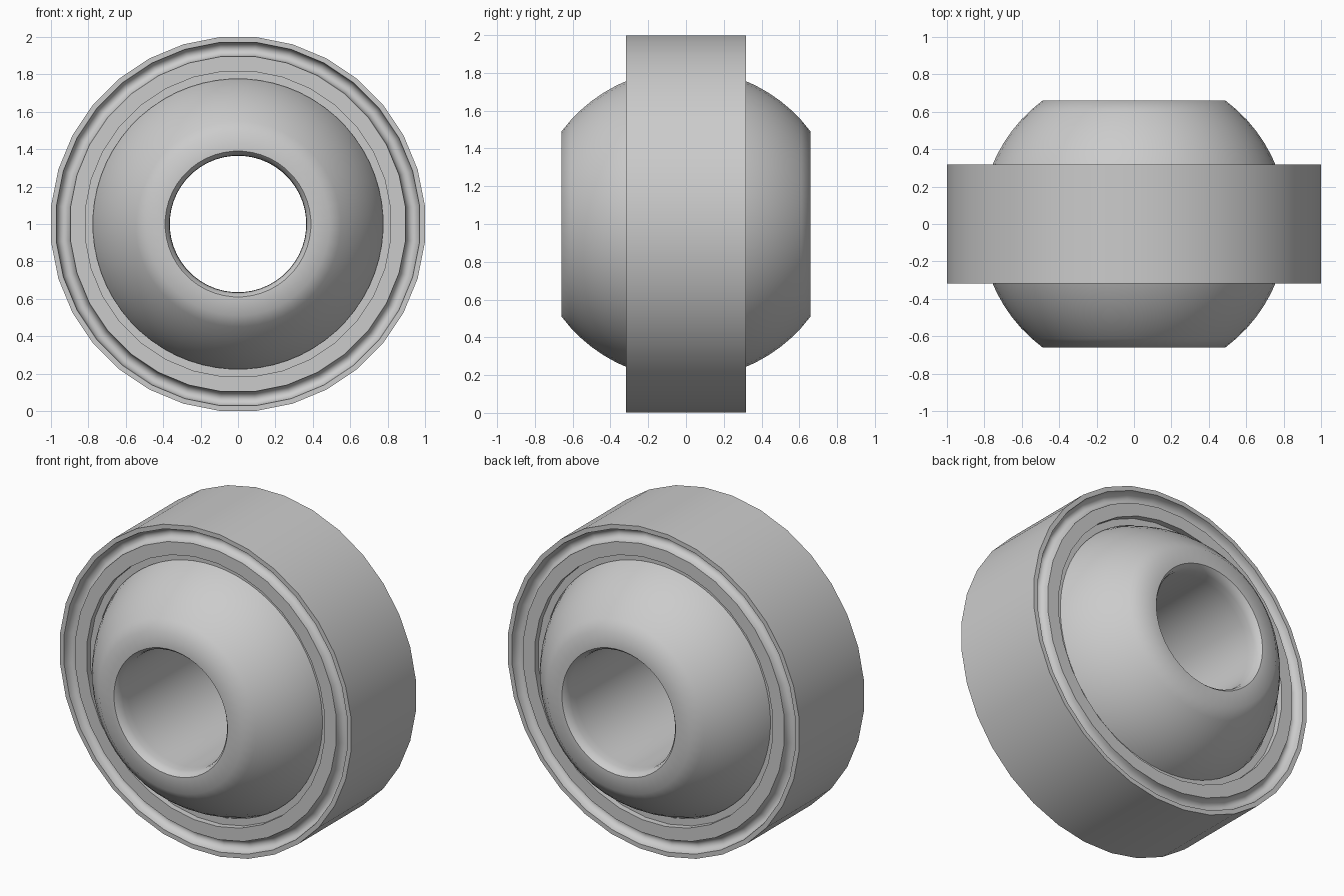
import bpy, bmesh
from math import sin, cos, pi, asin, sqrt, radians

cube = bpy.data.objects.get("Cube")
if cube:
    bpy.data.objects.remove(cube, do_unlink=True)

GREY = (0.6, 0.6, 0.6, 1.0)
steel = bpy.data.materials.new("grey steel")
steel.use_nodes = True
steel.diffuse_color = GREY
steel.node_tree.nodes["Principled BSDF"].inputs["Base Color"].default_value = GREY


def lathe(name, half, segments):
    """Revolve a (radius, y) half profile, mirrored in y, about the y axis."""
    profile = half + [(r, -y) for r, y in reversed(half)]
    bm = bmesh.new()
    rings = []
    for i in range(segments):
        a = 2 * pi * (i + 0.5) / segments
        rings.append([bm.verts.new((r * cos(a), y, r * sin(a))) for r, y in profile])
    n = len(profile)
    for i in range(segments):
        a, b = rings[i], rings[(i + 1) % segments]
        for j in range(n):
            k = (j + 1) % n
            bm.faces.new((a[j], a[k], b[k], b[j]))
    bmesh.ops.recalc_face_normals(bm, faces=bm.faces)
    mesh = bpy.data.meshes.new(name)
    bm.to_mesh(mesh)
    bm.free()
    mesh.materials.append(steel)
    obj = bpy.data.objects.new(name, mesh)
    obj.location.z = 1
    bpy.context.collection.objects.link(obj)
    bpy.ops.object.select_all(action='DESELECT')
    obj.select_set(True)
    bpy.context.view_layer.objects.active = obj
    bpy.ops.object.shade_smooth_by_angle(angle=radians(40))
    return obj


WIDTH, LINER, BALL, BALL_R = 0.317, 0.28, 0.66, 0.822

# Outer ring with a rounded groove in each face and a seat for the liner
groove = [(0.938 + 0.038 * cos(pi * t / 8), WIDTH - 0.05 * sin(pi * t / 8))
          for t in range(9)]
lathe("outer_ring",
      [(0.87, LINER), (0.82, LINER), (0.82, WIDTH)] + groove[::-1] + [(1.004, WIDTH)],
      32)

# Liner with a spherical inner face around the ball
seat = [LINER * t / 6 for t in range(1, 7)]
lathe("liner",
      [(sqrt(0.825 ** 2 - y * y), y) for y in seat] + [(0.87, LINER)],
      64)

# Truncated ball with a bore whose mouths are eased
tilt = asin(BALL / BALL_R)
bore = [(0.365, 0.56), (0.367, 0.61), (0.375, 0.642), (0.39, BALL)]
sphere = [(BALL_R * cos(tilt * t / 10), BALL_R * sin(tilt * t / 10))
          for t in range(10, 0, -1)]
lathe("ball", bore + sphere, 48)
